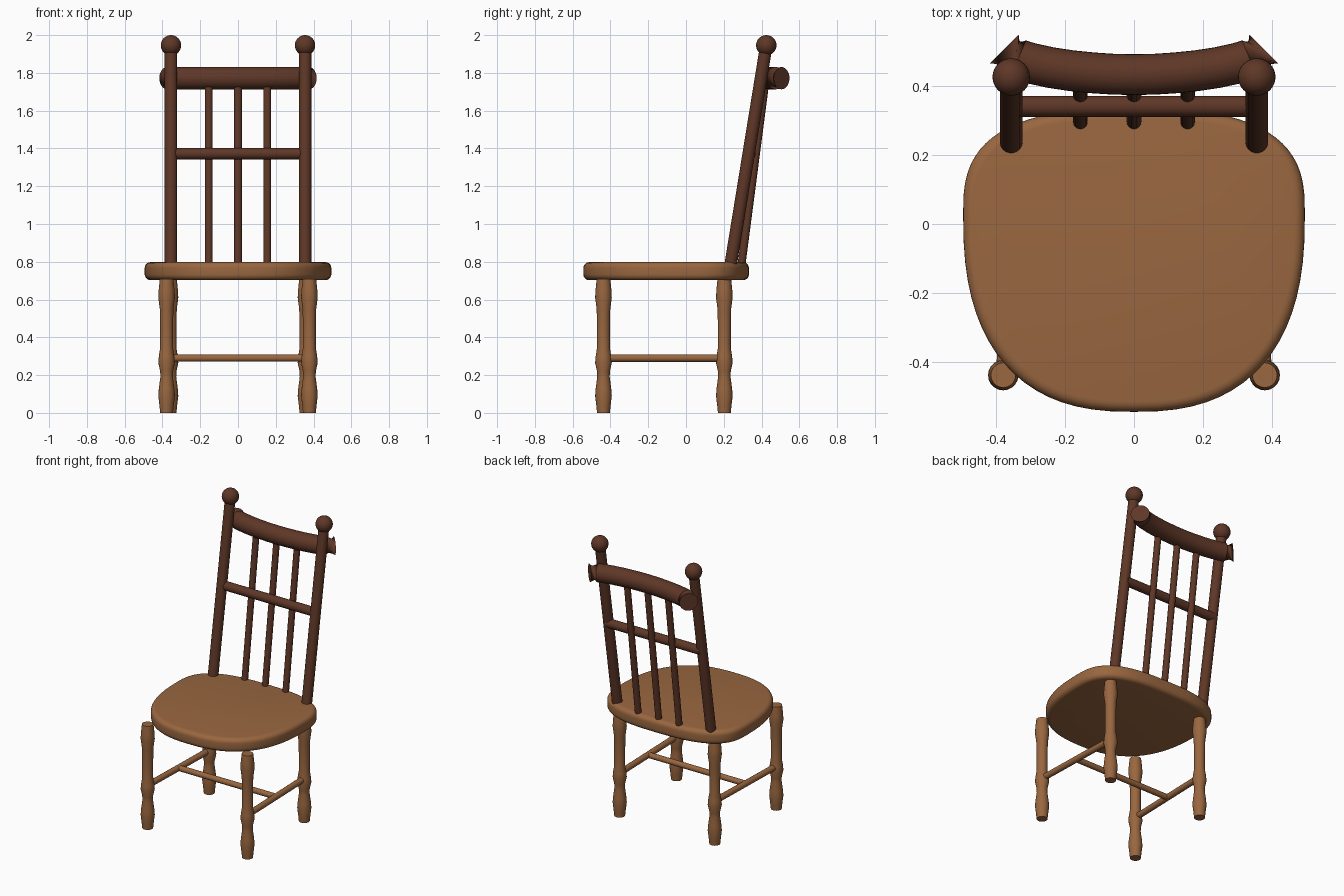
import bpy, bmesh, math
from mathutils import Vector

if "Cube" in bpy.data.objects:
    bpy.data.objects.remove(bpy.data.objects["Cube"])


def material(name, rgb):
    m = bpy.data.materials.new(name)
    m.diffuse_color = (*rgb, 1)
    m.use_nodes = True
    m.node_tree.nodes["Principled BSDF"].inputs["Base Color"].default_value = m.diffuse_color
    return m


LIGHT = material("light_wood", (0.320, 0.135, 0.051))
DARK = material("dark_wood", (0.112, 0.038, 0.020))


def skin(name, rings, mat, angle=40):
    """Bridge a list of equal-length rings and cap both ends."""
    bm = bmesh.new()
    rows = [[bm.verts.new(p) for p in ring] for ring in rings]
    n = len(rows[0])
    for a, b in zip(rows, rows[1:]):
        for i in range(n):
            j = (i + 1) % n
            bm.faces.new((a[i], a[j], b[j], b[i]))
    bm.faces.new(rows[0])
    bm.faces.new(rows[-1])
    bmesh.ops.recalc_face_normals(bm, faces=bm.faces)
    mesh = bpy.data.meshes.new(name)
    bm.to_mesh(mesh)
    bm.free()
    ob = bpy.data.objects.new(name, mesh)
    bpy.context.collection.objects.link(ob)
    mesh.materials.append(mat)
    bpy.ops.object.select_all(action='DESELECT')
    ob.select_set(True)
    bpy.context.view_layer.objects.active = ob
    bpy.ops.object.shade_smooth_by_angle(angle=math.radians(angle))
    return ob


def circle(center, axis, radius, n):
    """Ring of points around an axis."""
    axis = Vector(axis).normalized()
    ref = Vector((1, 0, 0)) if abs(axis.x) < 0.8 else Vector((0, 0, 1))
    u = (ref - axis * ref.dot(axis)).normalized()
    v = axis.cross(u)
    return [Vector(center) + radius * (u * math.cos(t) + v * math.sin(t))
            for t in (math.tau * i / n for i in range(n))]


def rod(name, p0, p1, radius, mat, n=20):
    d = Vector(p1) - Vector(p0)
    return skin(name, [circle(p, d, radius, n) for p in (p0, p1)], mat)


# Seat: rounded outline, wider at the back, with a softened edge
def seat_ring(inset, z, n=72):
    ring = []
    for i in range(n):
        t = math.tau * i / n
        c, s = math.cos(t), math.sin(t)
        depth, e = (0.303, 2.8) if s > 0 else (0.573, 2.5)
        x = (0.494 - inset) * math.copysign(abs(c) ** (2 / e), c)
        y = (depth - inset) * math.copysign(abs(s) ** (2 / e), s)
        ring.append(Vector((x, 0.03 + y, z)))
    return ring


R, Z0, Z1 = 0.03, 0.703, 0.798
steps = [math.pi / 2 * k / 5 for k in range(6)]
edge = [(R - R * math.sin(a), Z0 + R - R * math.cos(a)) for a in steps]
edge += [(R - R * math.cos(a), Z1 - R + R * math.sin(a)) for a in steps]
skin("seat", [seat_ring(i, z) for i, z in edge], LIGHT)

# Turned legs
LEG = [(0, 0.034), (0.04, 0.038), (0.09, 0.044), (0.13, 0.041), (0.19, 0.033),
       (0.22, 0.034), (0.265, 0.044), (0.30, 0.041), (0.345, 0.034),
       (0.45, 0.034), (0.55, 0.036), (0.61, 0.044), (0.65, 0.042), (0.71, 0.036)]
for side, sx in (("left", -1), ("right", 1)):
    for end, x, y in (("front", 0.378, -0.437), ("back", 0.36, 0.203)):
        skin(f"{end}_leg_{side}",
             [circle((sx * x, y, z), (0, 0, 1), r, 20) for z, r in LEG], LIGHT)
    # Side stretcher between front and back leg
    rod(f"side_stretcher_{side}", (sx * 0.378, -0.437, 0.29),
        (sx * 0.36, 0.203, 0.29), 0.02, LIGHT, 16)
    # Leaning back post with ball finial
    rod(f"back_post_{side}", (sx * 0.355, 0.234, 0.77),
        (sx * 0.355, 0.425, 1.945), 0.033, DARK, 24)
    bpy.ops.mesh.primitive_uv_sphere_add(segments=32, ring_count=16, radius=0.054,
                                         location=(sx * 0.355, 0.425, 1.946))
    ball = bpy.context.object
    ball.name = f"ball_finial_{side}"
    ball.data.materials.append(DARK)
    bpy.ops.object.shade_smooth()

# Cross stretcher joining the side stretchers
rod("cross_stretcher", (-0.368, -0.117, 0.29), (0.368, -0.117, 0.29), 0.019, LIGHT, 16)

# Middle back rail and spindles
rod("back_rail", (-0.355, 0.34, 1.372), (0.355, 0.34, 1.372), 0.03, DARK)
for name, x in (("left", -0.155), ("middle", 0), ("right", 0.155)):
    rod(f"spindle_{name}", (x, 0.292, 0.77), (x, 0.416, 1.722), 0.021, DARK, 16)

# Curved crest rail, its ends turned sharply backward: (x, y, slope)
half = [(0.06, 0.433, 0.03), (0.12, 0.437, 0.08), (0.18, 0.443, 0.13),
        (0.24, 0.452, 0.18), (0.30, 0.465, 0.26), (0.335, 0.476, 0.42),
        (0.375, 0.506, 1.0)]
path = [(-x, y, -s) for x, y, s in reversed(half)] + [(0, 0.432, 0)] + half
skin("crest_rail", [circle((x, y, 1.772), (1, s, 0), 0.059, 28) for x, y, s in path], DARK)
